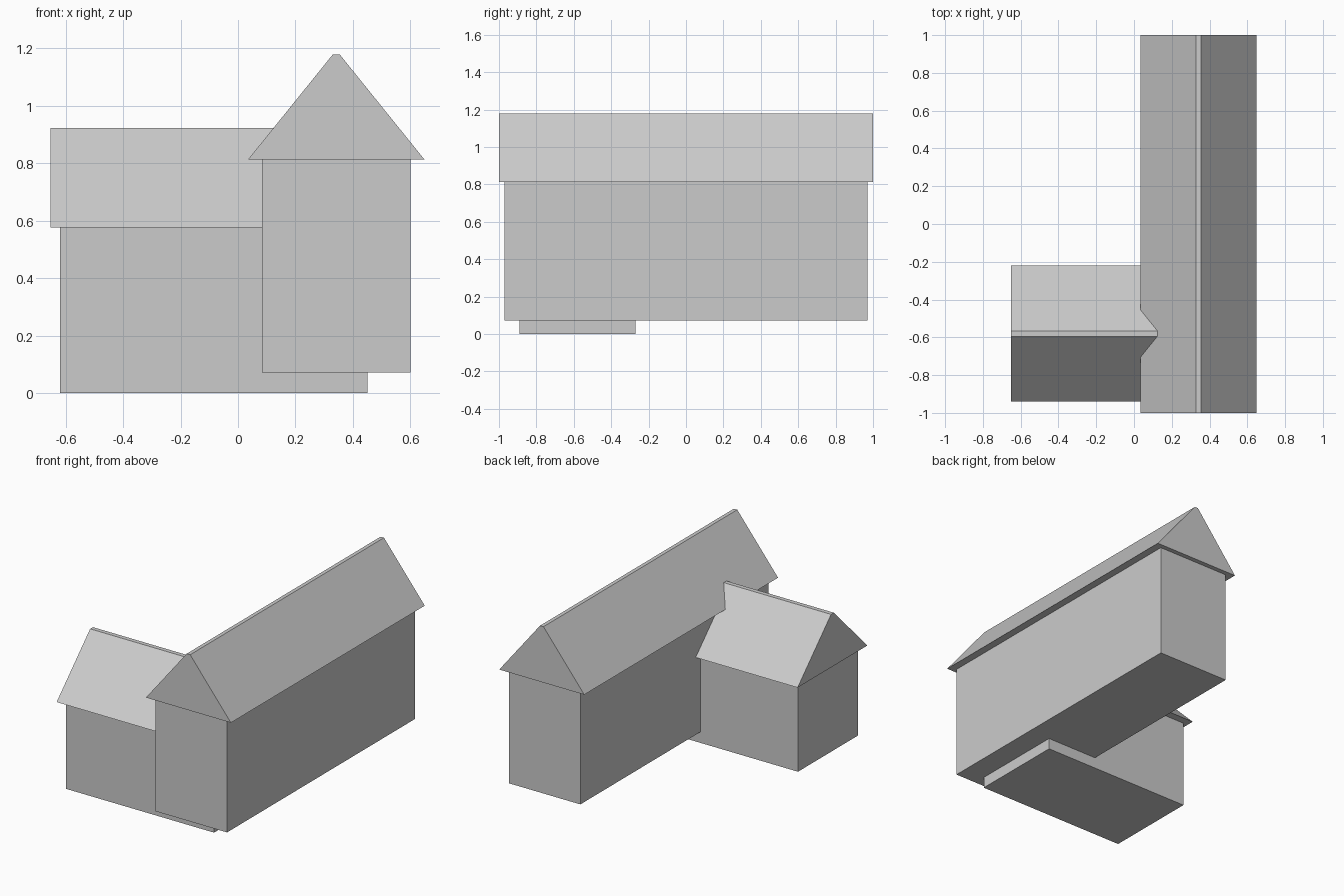
import bpy, bmesh
from mathutils import Matrix

if "Cube" in bpy.data.objects:
    bpy.data.objects.remove(bpy.data.objects["Cube"])


def prism(name, profile, length, centre, turned=False):
    """Extrude an (across, z) profile along y, or along x when turned."""
    bm = bmesh.new()
    face = bm.faces.new([bm.verts.new((a, -length / 2, z)) for a, z in profile])
    ext = bmesh.ops.extrude_face_region(bm, geom=[face])
    moved = [v for v in ext["geom"] if isinstance(v, bmesh.types.BMVert)]
    bmesh.ops.translate(bm, verts=moved, vec=(0, length, 0))
    if turned:
        bm.transform(Matrix.Rotation(-1.5707963268, 4, "Z"))
    bm.transform(Matrix.Translation((*centre, 0)))
    bmesh.ops.recalc_face_normals(bm, faces=bm.faces)
    mesh = bpy.data.meshes.new(name)
    bm.to_mesh(mesh)
    bm.free()
    obj = bpy.data.objects.new(name, mesh)
    bpy.context.collection.objects.link(obj)


def house(name, centre, half_wall, wall_len, half_roof, roof_len,
          half_ridge, base, eaves, ridge, turned=False):
    # Wall block
    w = half_wall
    prism(name + "_walls", [(-w, base), (w, base), (w, eaves), (-w, eaves)],
          wall_len, centre, turned)
    # Overhanging gable roof with a narrow flat ridge
    r, t = half_roof, half_ridge
    prism(name + "_roof", [(-r, eaves), (r, eaves), (t, ridge), (-t, ridge)],
          roof_len, centre, turned)


# Long main hall along y
house("main_hall", (0.342, 0), 0.258, 1.94, 0.307, 2.0, 0.0125,
      0.072, 0.813, 1.178)

# Lower side wing along x, running into the hall
house("side_wing", (-0.085, -0.58), 0.31, 1.07, 0.36, 1.134, 0.0145,
      0.0, 0.577, 0.923, turned=True)
